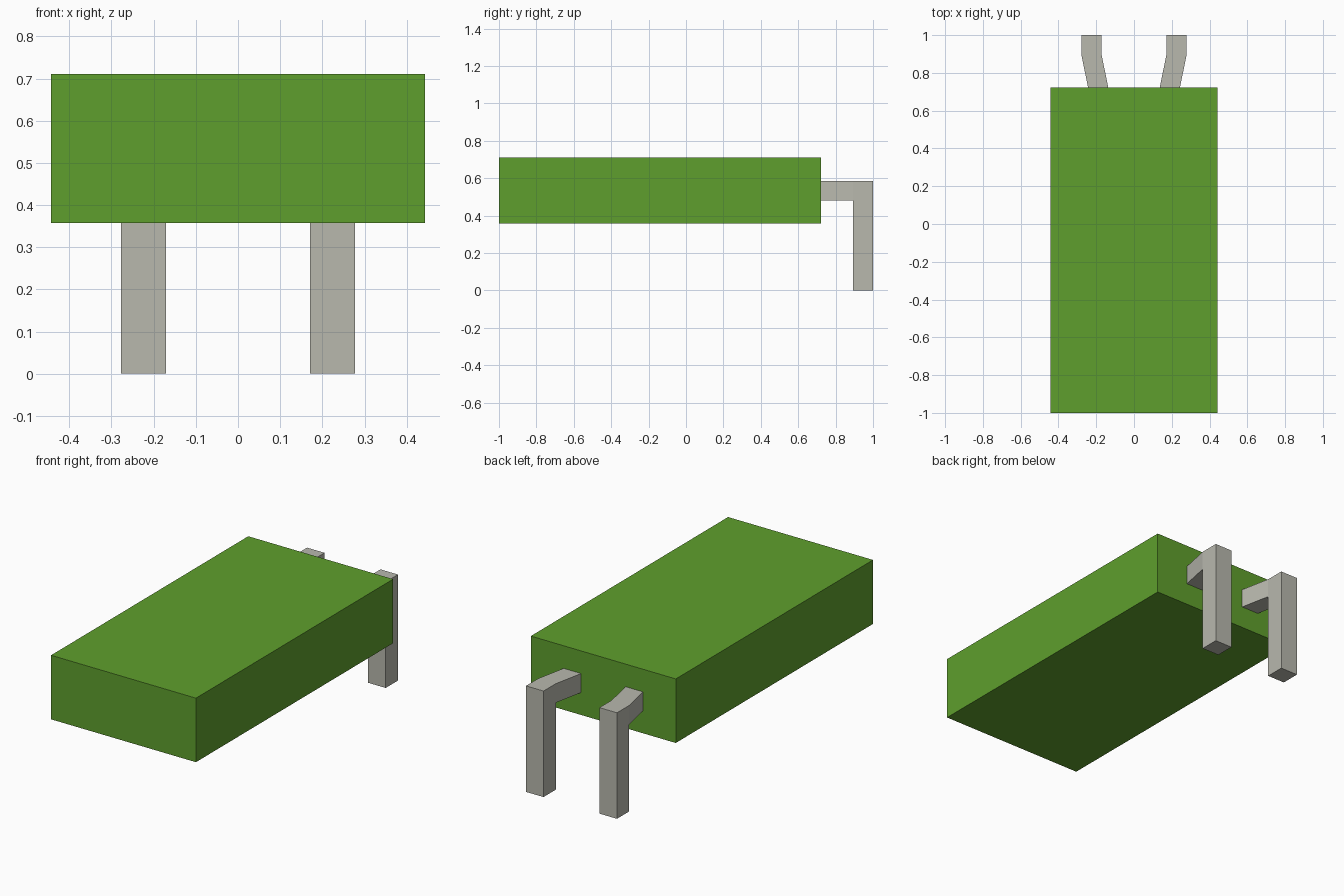
import bpy, bmesh
from mathutils import Vector

cube = bpy.data.objects.get("Cube")
if cube:
    bpy.data.objects.remove(cube, do_unlink=True)


def material(name, rgb):
    m = bpy.data.materials.new(name)
    m.use_nodes = True
    m.diffuse_color = (*rgb, 1)
    m.node_tree.nodes["Principled BSDF"].inputs["Base Color"].default_value = (*rgb, 1)
    return m


def make_object(name, bm, mat):
    bmesh.ops.recalc_face_normals(bm, faces=bm.faces[:])
    mesh = bpy.data.meshes.new(name)
    bm.to_mesh(mesh)
    bm.free()
    mesh.materials.append(mat)
    obj = bpy.data.objects.new(name, mesh)
    bpy.context.collection.objects.link(obj)
    return obj


def box(lo, hi):
    bm = bmesh.new()
    bmesh.ops.create_cube(bm, size=1)
    lo, hi = Vector(lo), Vector(hi)
    for v in bm.verts:
        v.co = (lo + hi) / 2 + v.co * (hi - lo)
    return bm


def facing(bm, direction):
    bm.normal_update()
    return max(bm.faces, key=lambda f: (f.normal.dot(direction) > 0.9, f.calc_center_median().z))


def extrude(bm, face, offset):
    new = bmesh.ops.extrude_discrete_faces(bm, faces=[face])["faces"][0]
    bmesh.ops.translate(bm, verts=new.verts[:], vec=offset)


green = material("leaf green", (0.114, 0.347, 0.026))
grey = material("warm grey", (0.479, 0.479, 0.423))

# Rectangular body
make_object("body", box((-0.443, -1, 0.357), (0.443, 0.722, 0.711)), green)

# Bent pins: upright post, elbow block, then a horizontal arm slanting into the body
bm = box((0.171, 0.893, 0), (0.278, 1, 0.481))
extrude(bm, facing(bm, Vector((0, 0, 1))), (0, 0, 0.105))
extrude(bm, facing(bm, Vector((0, -1, 0))), (-0.035, -0.171, 0))
pins = make_object("bent_pins", bm, grey)
mirror = pins.modifiers.new("Mirror", "MIRROR")
mirror.use_mirror_merge = False
